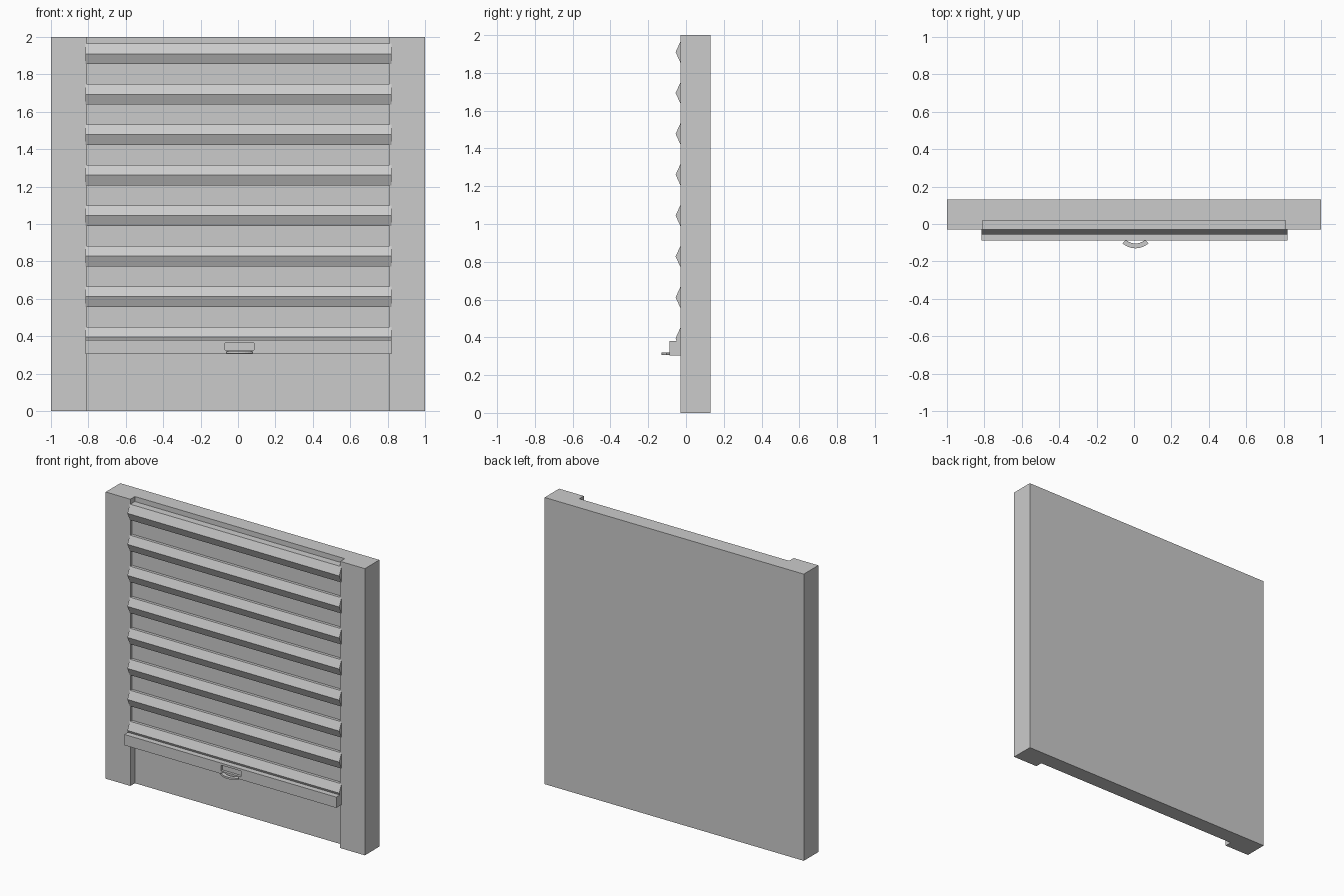
import bpy, bmesh, math
from mathutils import Vector

old = bpy.data.objects.get("Cube")
if old:
    bpy.data.objects.remove(old, do_unlink=True)

GREY = (0.6, 0.6, 0.6, 1.0)
grey = bpy.data.materials.new("plain_grey")
grey.use_nodes = True
grey.diffuse_color = GREY
grey.node_tree.nodes["Principled BSDF"].inputs["Base Color"].default_value = GREY


def prism(name, outline, direction):
    """Solid made by pushing a closed outline along a direction."""
    bm = bmesh.new()
    face = bm.faces.new([bm.verts.new(p) for p in outline])
    moved = bmesh.ops.extrude_face_region(bm, geom=[face])["geom"]
    verts = [v for v in moved if isinstance(v, bmesh.types.BMVert)]
    bmesh.ops.translate(bm, verts=verts, vec=Vector(direction))
    bmesh.ops.recalc_face_normals(bm, faces=bm.faces)
    mesh = bpy.data.meshes.new(name)
    bm.to_mesh(mesh)
    bm.free()
    mesh.materials.append(grey)
    obj = bpy.data.objects.new(name, mesh)
    bpy.context.collection.objects.link(obj)
    return obj


def box(name, x0, x1, y0, y1, z0, z1):
    corners = [(x0, y0, z0), (x1, y0, z0), (x1, y1, z0), (x0, y1, z0)]
    return prism(name, corners, (0, 0, z1 - z0))


# Door surround: a slab with two raised side posts
FRONT, FLOOR, BACK, INNER = -0.03, 0.02, 0.13, 0.81
half = [(INNER, FLOOR), (INNER, FRONT), (1, FRONT), (1, BACK)]
plan = half + [(-x, y) for x, y in reversed(half)]
prism("wall_frame", [(x, y, 0) for x, y in plan], (0, 0, 2))

# Roller shutter: flat sheet with pointed ribs, drawn as a side profile
LEFT, RIGHT = -0.815, 0.82
FLAT, PEAK = -0.01, -0.055
TOP, PITCH, RISE = 1.965, 0.2164, 0.055
profile = [(FLOOR, TOP)]
for i in range(8):
    z = TOP - i * PITCH
    if i:
        profile.append((FLAT, z))
    profile += [(FRONT, z), (PEAK, z - RISE)]
    if i < 7:
        profile += [(FRONT, z - 2 * RISE), (FLAT, z - 2 * RISE)]
profile += [(-0.045, 0.37), (FLOOR, 0.37)]
prism("shutter_curtain", [(LEFT, y, z) for y, z in profile], (RIGHT - LEFT, 0, 0))

# Bottom rail with a shallow finger pocket
rail = box("bottom_rail", LEFT, RIGHT, -0.088, FLOOR, 0.305, 0.38)
cutter = box("pocket_cutter", -0.07, 0.085, -0.12, -0.07, 0.325, 0.365)
cutter.hide_render = True
cut = rail.modifiers.new("pocket", "BOOLEAN")
cut.operation, cut.solver, cut.object = "DIFFERENCE", "EXACT", cutter
bpy.context.view_layer.objects.active = rail
bpy.ops.object.modifier_apply(modifier=cut.name)
bpy.data.objects.remove(cutter, do_unlink=True)

# Curved pull handle
STEPS, SPREAD = 10, math.radians(42)
angles = [SPREAD * (2 * i / STEPS - 1) for i in range(STEPS + 1)]


def arc(radius, values):
    return [(0.008 + radius * math.sin(a), -0.026 - radius * math.cos(a), 0.307)
            for a in values]


prism("pull_handle", arc(0.078, angles) + arc(0.104, angles[::-1]), (0, 0, 0.012))
